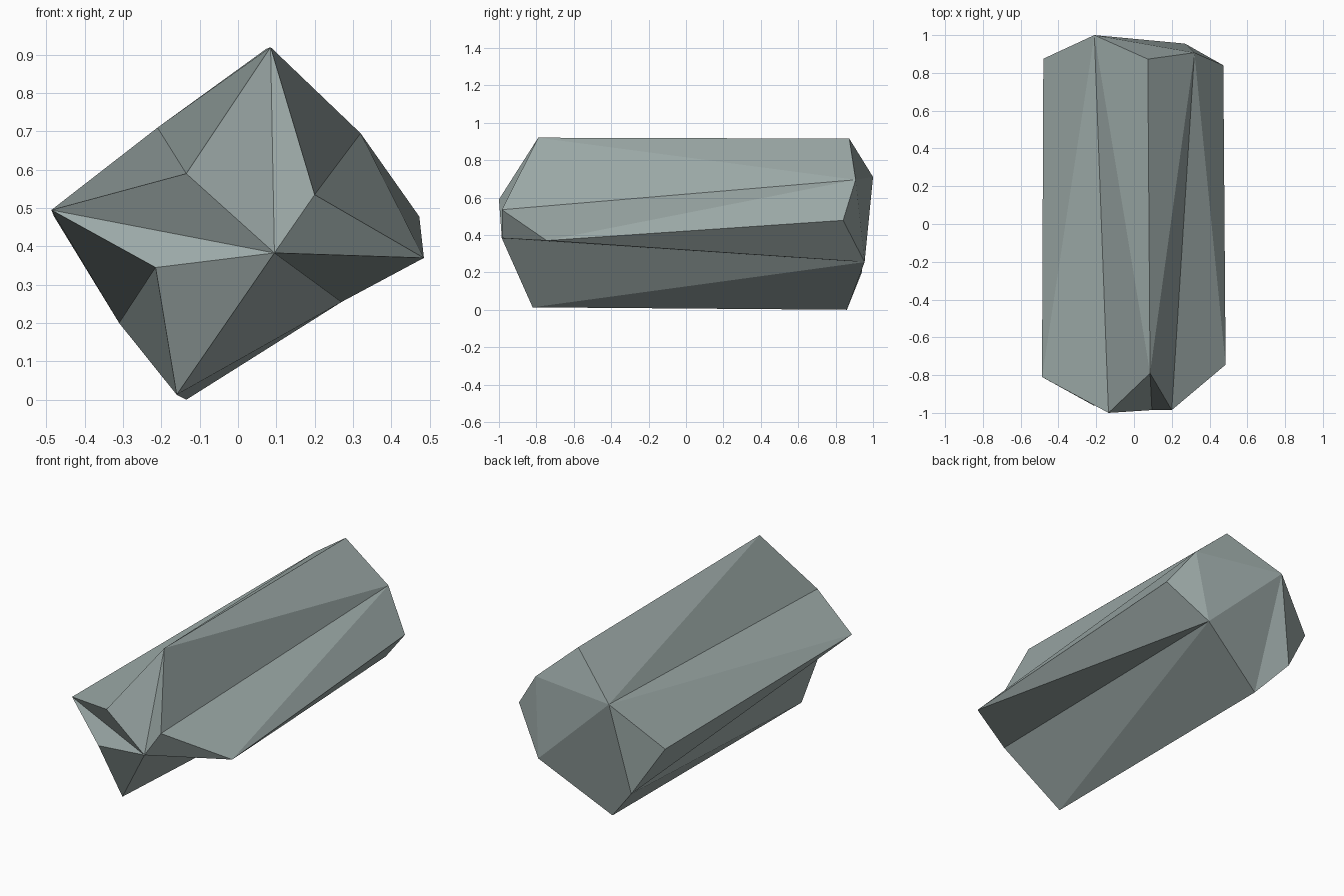
import bpy, bmesh

if "Cube" in bpy.data.objects:
    bpy.data.objects.remove(bpy.data.objects["Cube"])

# Matching eight-sided end rings, clockwise from the top as seen from the front
FRONT = [(0.085, -0.79, 0.92), (0.20, -0.985, 0.535), (0.485, -0.745, 0.37), (0.095, -0.985, 0.383),
         (-0.16, -0.82, 0.013), (-0.215, -0.96, 0.345), (-0.487, -0.81, 0.495), (-0.135, -1.0, 0.59)]
BACK = [(0.073, 0.873, 0.915), (0.32, 0.907, 0.695), (0.473, 0.84, 0.478), (0.27, 0.955, 0.255),
        (-0.135, 0.86, 0.0), (-0.31, 0.94, 0.20), (-0.48, 0.875, 0.478), (-0.21, 1.0, 0.71)]

bm = bmesh.new()
f = [bm.verts.new(p) for p in FRONT]
b = [bm.verts.new(p) for p in BACK]
n = len(f)


def fan(ring, apex):
    """Close a ring with triangles around one of its own corners."""
    for k in range(1, len(ring) - 1):
        bm.faces.new([ring[(apex + j) % len(ring)] for j in (0, k, k + 1)])


# Long facets: each strip is split on an alternating diagonal
for i in range(n):
    j = (i + 1) % n
    if i % 2 == 0:
        bm.faces.new((f[i], b[i], b[j]))
        bm.faces.new((f[i], b[j], f[j]))
    else:
        bm.faces.new((f[i], b[i], f[j]))
        bm.faces.new((b[i], b[j], f[j]))

# Chipped ends: front fan, then back corner and back fan
fan(f, 3)
bm.faces.new((b[1], b[2], b[3]))
fan(b[:2] + b[3:], 6)

bmesh.ops.recalc_face_normals(bm, faces=bm.faces[:])
mesh = bpy.data.meshes.new("stone_block")
bm.to_mesh(mesh)
bm.free()

# Flat stone colour
stone = bpy.data.materials.new("grey_stone")
stone.diffuse_color = (0.33, 0.395, 0.385, 1.0)
stone.use_nodes = True
stone.node_tree.nodes["Principled BSDF"].inputs["Base Color"].default_value = stone.diffuse_color
mesh.materials.append(stone)
bpy.context.collection.objects.link(bpy.data.objects.new("stone_block", mesh))
